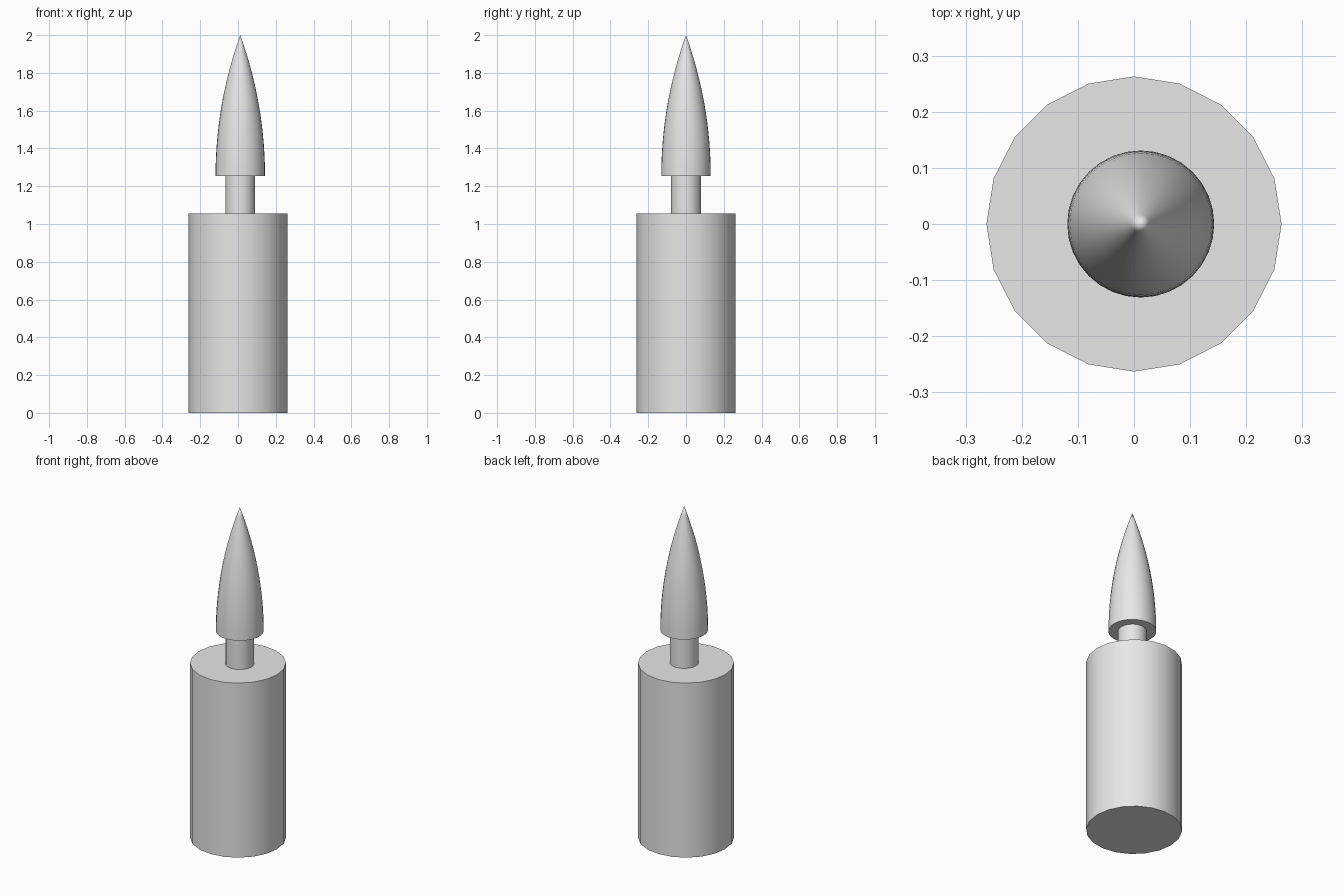
import bpy
import bmesh
import math

cube = bpy.data.objects.get("Cube")
if cube:
    bpy.data.objects.remove(cube, do_unlink=True)

# Single plain grey
grey = bpy.data.materials.new("light_grey")
grey.use_nodes = True
colour = (0.8, 0.8, 0.8, 1)
grey.diffuse_color = colour
grey.node_tree.nodes["Principled BSDF"].inputs["Base Color"].default_value = colour


def lathe(name, profile, sides, x=0.0):
    """Closed turned solid from (radius, height) points, bottom to top."""
    bm = bmesh.new()
    rings = []
    for r, z in profile:
        if r < 1e-5:
            rings.append([bm.verts.new((0, 0, z))])
        else:
            angles = [2 * math.pi * i / sides for i in range(sides)]
            rings.append([bm.verts.new((r * math.cos(a), r * math.sin(a), z)) for a in angles])
    for low, high in zip(rings, rings[1:]):
        for i in range(sides):
            j = (i + 1) % sides
            if len(high) == 1:
                bm.faces.new((low[i], low[j], high[0]))
            else:
                bm.faces.new((low[i], low[j], high[j], high[i]))
    bm.faces.new(rings[0][::-1])
    if len(rings[-1]) > 1:
        bm.faces.new(rings[-1])
    mesh = bpy.data.meshes.new(name)
    bm.to_mesh(mesh)
    bm.free()
    mesh.materials.append(grey)
    obj = bpy.data.objects.new(name, mesh)
    obj.location.x = x
    bpy.context.collection.objects.link(obj)
    bpy.ops.object.select_all(action='DESELECT')
    obj.select_set(True)
    bpy.context.view_layer.objects.active = obj
    bpy.ops.object.shade_smooth_by_angle(angle=math.radians(30))
    return obj


# Candle body and wick
body_top, flame_base, tip = 1.055, 1.253, 2.0
offset = 0.012
lathe("candle_body", [(0.263, 0), (0.263, body_top)], 20)
lathe("wick", [(0.079, body_top - 0.01), (0.079, flame_base + 0.01)], 20, offset)

# Flame: a pointed arch turned around its axis
radius, length, steps = 0.131, tip - flame_base, 16
arc = (radius ** 2 + length ** 2) / (2 * radius)
flame = []
for i in range(steps + 1):
    h = length * i / steps
    flame.append((math.sqrt(arc ** 2 - h ** 2) - arc + radius, flame_base + h))
lathe("flame", flame, 32, offset)
